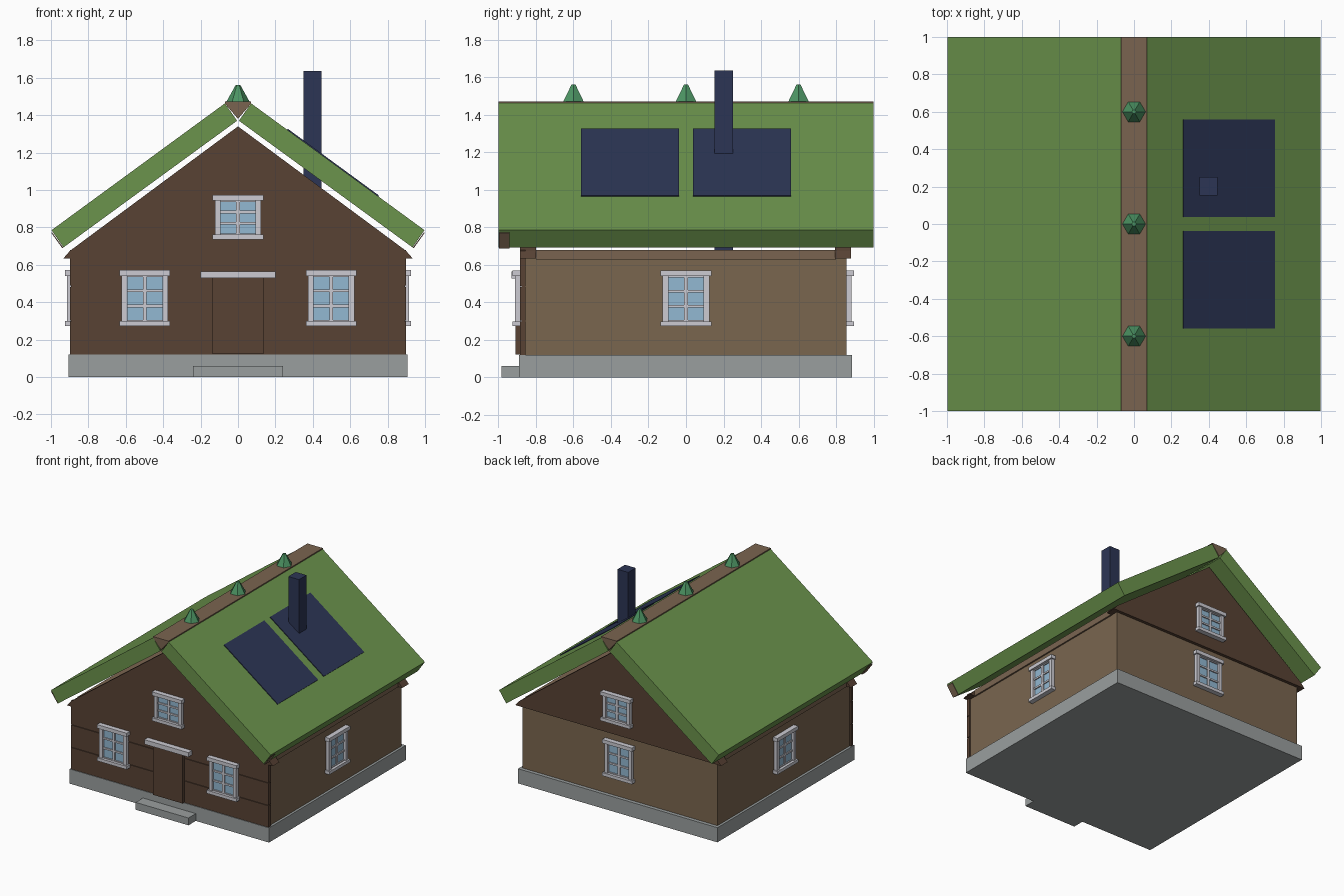
import bpy, bmesh, math
from mathutils import Matrix

if "Cube" in bpy.data.objects:
    bpy.data.objects.remove(bpy.data.objects["Cube"])


def srgb(h):
    c = [int(h[i:i + 2], 16) / 255 for i in (0, 2, 4)]
    return [x / 12.92 if x <= 0.04045 else ((x + 0.055) / 1.055) ** 2.4 for x in c] + [1]


def mat(name, h):
    m = bpy.data.materials.new(name)
    m.diffuse_color = srgb(h)
    m.use_nodes = True
    m.node_tree.nodes["Principled BSDF"].inputs["Base Color"].default_value = m.diffuse_color
    return m


DARK = mat("dark_brown_wood", "584234")
TAN = mat("tan_wall", "7a664f")
BROWN = mat("ridge_brown", "7a6450")
GREEN = mat("grass_roof", "6b934c")
STONE = mat("grey_stone", "9a9f9f")
WHITE = mat("white_trim", "cccbd2")
GLASS = mat("pale_blue_glass", "92b8d2")
NAVY = mat("navy_panel", "2c3555")
LEAF = mat("finial_green", "4c9463")


def finish(name, bm, m):
    bmesh.ops.recalc_face_normals(bm, faces=bm.faces[:])
    me = bpy.data.meshes.new(name)
    bm.to_mesh(me)
    bm.free()
    me.materials.append(m)
    ob = bpy.data.objects.new(name, me)
    bpy.context.collection.objects.link(ob)
    return ob


def add_box(bm, x0, x1, y0, y1, z0, z1):
    M = Matrix.Translation(((x0 + x1) / 2, (y0 + y1) / 2, (z0 + z1) / 2)) @ \
        Matrix.Diagonal((x1 - x0, y1 - y0, z1 - z0, 1))
    bmesh.ops.create_cube(bm, size=1, matrix=M)


def boxes(name, m, *dims):
    bm = bmesh.new()
    for d in dims:
        add_box(bm, *d)
    return finish(name, bm, m)


def prism(name, m, pts, y0, y1):
    """Extrude an x-z profile along y."""
    bm = bmesh.new()
    f = bm.faces.new([bm.verts.new((x, y0, z)) for x, z in pts])
    r = bmesh.ops.extrude_face_region(bm, geom=[f])
    vs = [g for g in r["geom"] if isinstance(g, bmesh.types.BMVert)]
    bmesh.ops.translate(bm, verts=vs, vec=(0, y1 - y0, 0))
    return finish(name, bm, m)


def window(name, origin, turn, h):
    """Window facing -y, turned about z; origin is the middle of its bottom edge on the wall."""
    trim = [(-.135, .135, -.04, .005, h - .03, h),       # header
            (-.135, .135, -.04, .005, 0, .026)]          # sill
    g0, g1 = .026, h - .03
    for s in (-1, 1):                                    # jambs
        trim.append((min(s * .094, s * .124), max(s * .094, s * .124), -.028, .005, g0, g1))
    bars = [(-.01, .01, -.018, .002, g0, g1)]
    step = (g1 - g0) / 3
    for i in range(4):                                   # cross bars
        c = g0 + i * step
        bars.append((-.096, .096, -.018, .002, c - .007, c + .007))
    parts = [boxes(name + "_trim", WHITE, *trim),
             boxes(name + "_bars", WHITE, *bars),
             boxes(name + "_glass", GLASS, (-.096, .096, -.009, .001, g0, g1))]
    for p in parts:
        p.matrix_world = Matrix.Translation(origin) @ Matrix.Rotation(turn, 4, 'Z')


# Base and step
boxes("foundation", STONE, (-.905, .905, -.89, .885, 0, .12))
boxes("front_step", STONE, (-.24, .24, -.985, -.885, 0, .06))

# House body and side wall plates
boxes("house_body", TAN, (-.885, .885, -.86, .855, .12, .635))
boxes("wall_plates", BROWN, (.80, .897, -.80, .80, .63, .68), (-.897, -.80, -.80, .80, .63, .68))

# Front plank courses over a recessed backing
boxes("front_backing", DARK, (-.892, .892, -.878, -.857, .12, .66))
boxes("front_planks", DARK, *[(-.898, .898, -.885, -.857, a, b) for a, b in
                              ((.12, .297), (.303, .482), (.488, .68))])

# Gables with flared feet
gable = [(-.935, .633), (.935, .633), (.898, .675), (0, 1.34), (-.898, .675)]
prism("front_gable", DARK, gable, -.885, -.80)
prism("back_gable", DARK, gable, .795, .88)

# Door and its lintel
boxes("door", DARK, (-.135, .135, -.91, -.88, .122, .53))
boxes("door_lintel", WHITE, (-.2, .2, -.93, -.88, .528, .565))

# Windows
for x in (-.498, .498):
    window("front_window", (x, -.885, .273), 0, .298)
window("front_gable_window", (0, -.885, .735), 0, .238)
window("right_window", (.885, 0, .273), math.pi / 2, .298)
window("left_window", (-.885, 0, .273), -math.pi / 2, .298)
window("back_window", (0, .855, .273), math.pi, .298)
window("back_gable_window", (0, .88, .735), math.pi, .238)

# Roof slabs, with a small board on the front end of each eave
for side, s in (("right", 1), ("left", -1)):
    prism(side + "_roof", GREEN,
          [(s * .07, 1.463), (s * .997, .785), (s * .933, .693), (s * .005, 1.37)], -1, 1)
    prism(side + "_eave_board", BROWN,
          [(s * .994, .773), (s * .998, .770), (s * .939, .688), (s * .934, .691)], -.998, -.94)

# Ridge beam and finials
prism("ridge_beam", BROWN, [(-.07, 1.462), (-.07, 1.472), (.07, 1.472), (.07, 1.462), (0, 1.38)], -1, 1)
for y in (-.6, 0, .6):
    bm = bmesh.new()
    bmesh.ops.create_cone(bm, cap_ends=True, segments=6, radius1=.063, radius2=.012, depth=.092,
                          matrix=Matrix.Translation((0, y, 1.516)) @ Matrix.Rotation(math.pi / 6, 4, 'Z'))
    # put a corner on the x axis
    v = max(bm.verts, key=lambda q: q.co.x)
    if abs(v.co.y - y) > .01:
        bmesh.ops.rotate(bm, verts=bm.verts[:], cent=(0, y, 0), matrix=Matrix.Rotation(math.pi / 6, 3, 'Z'))
    finish("ridge_finial", bm, LEAF)

# Roof panels on the right slope
k = (1.463 - .785) / (.997 - .07)
top = lambda x, d: (x + d * .59, 1.463 - (x - .07) * k + d * .81)
for y0, y1 in ((-.56, -.037), (.038, .56)):
    prism("roof_panel", NAVY, [top(.262, -.002), top(.262, .006), top(.75, .006), top(.75, -.002)], y0, y1)

# Chimney
boxes("chimney", NAVY, (.35, .447, .153, .25, .62, 1.637))
